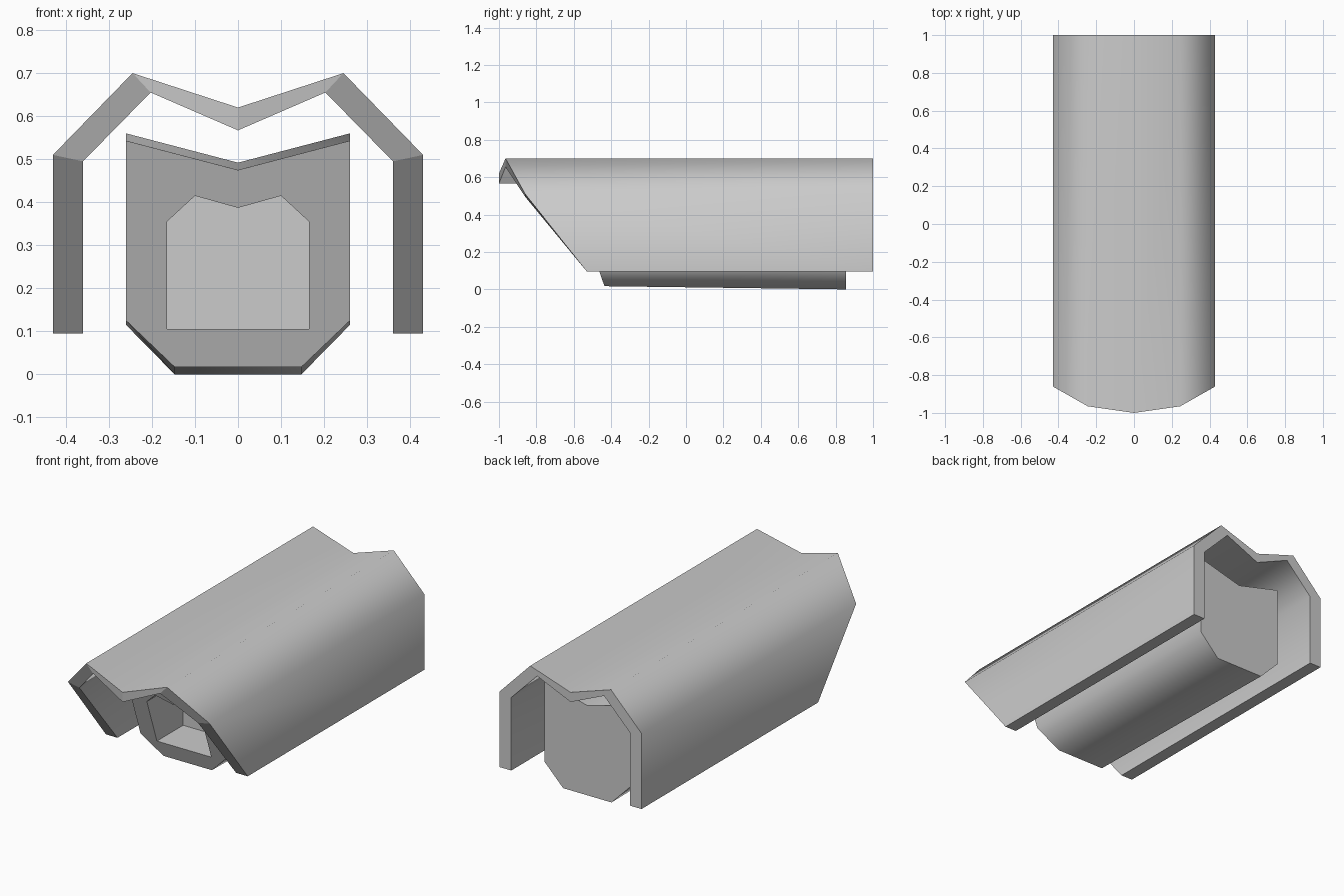
import bpy
import bmesh

cube = bpy.data.objects.get("Cube")
if cube:
    bpy.data.objects.remove(cube, do_unlink=True)

grey = bpy.data.materials.new("plain grey")
grey.use_nodes = True
colour = (0.6, 0.6, 0.6, 1)
grey.diffuse_color = colour
grey.node_tree.nodes["Principled BSDF"].inputs["Base Color"].default_value = colour


def mirrored(half):
    """Complete a right-to-centre path across x = 0."""
    return half + [(-p[0], *p[1:]) for p in reversed(half) if p[0] != 0]


def finish(name, bm):
    bmesh.ops.recalc_face_normals(bm, faces=bm.faces)
    mesh = bpy.data.meshes.new(name)
    bm.to_mesh(mesh)
    bm.free()
    mesh.materials.append(grey)
    obj = bpy.data.objects.new(name, mesh)
    bpy.context.collection.objects.link(obj)
    return obj


def loft(name, front, back, smooth):
    """Solid between two matching closed rings."""
    bm = bmesh.new()
    a = [bm.verts.new(p) for p in front]
    b = [bm.verts.new(p) for p in back]
    for i in range(len(a)):
        j = (i + 1) % len(a)
        bm.faces.new((a[i], a[j], b[j], b[i])).smooth = smooth
    bm.faces.new(a)
    bm.faces.new(b)
    return finish(name, bm)


# Outer cover: folded sheet with a raked front edge
outer = mirrored([(-0.43, -0.53, 0.095), (-0.43, -0.86, 0.51),
                  (-0.245, -0.965, 0.70), (0, -1, 0.62)])
inner = mirrored([(-0.36, -0.53, 0.095), (-0.36, -0.86, 0.495),
                  (-0.203, -0.965, 0.655), (0, -1, 0.567)])
bm = bmesh.new()
rings = []
for path in (outer, inner):
    rings.append([bm.verts.new(p) for p in path])
    rings.append([bm.verts.new((x, 1, z)) for x, y, z in path])
of, ob, nf, nb = rings
for i in range(len(outer) - 1):
    for p, q, smooth in ((of, ob, True), (nf, nb, True), (of, nf, False), (ob, nb, False)):
        bm.faces.new((p[i], p[i + 1], q[i + 1], q[i])).smooth = smooth
for i in (0, -1):
    bm.faces.new((of[i], ob[i], nb[i], nf[i]))
finish("outer_cover", bm)


# Inner block: leaning front face, slightly taller at the back
def lean(z):
    return -0.43 - 0.35 * z


front = mirrored([(0, 0.475), (-0.26, 0.543), (-0.26, 0.125), (-0.147, 0.017)])
back = mirrored([(0, 0.492), (-0.26, 0.56), (-0.26, 0.115), (-0.147, 0)])
block = loft("inner_block", [(x, lean(z), z) for x, z in front],
             [(x, 0.855, z) for x, z in back], True)

# Recess cut straight into the block front
opening = mirrored([(0, 0.387), (-0.1, 0.415), (-0.165, 0.355), (-0.165, 0.105)])
cutter = loft("recess_cutter", [(x, -0.9, z) for x, z in opening],
              [(x, -0.24, z) for x, z in opening], False)
cutter.hide_render = True
cut = block.modifiers.new("recess", "BOOLEAN")
cut.operation = "DIFFERENCE"
cut.solver = "EXACT"
cut.object = cutter
bpy.context.view_layer.objects.active = block
bpy.ops.object.modifier_apply(modifier=cut.name)
bpy.data.objects.remove(cutter, do_unlink=True)
